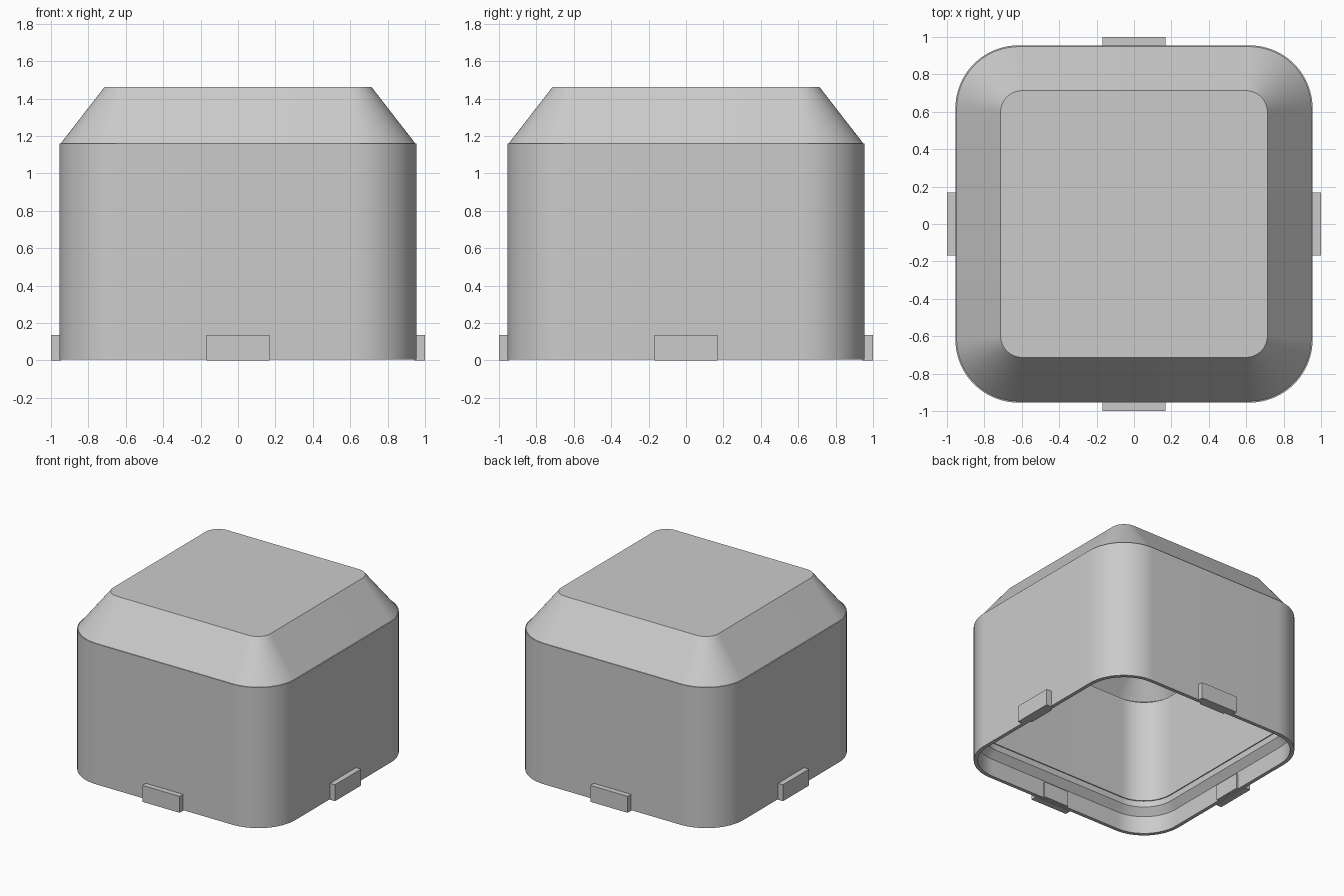
import bpy, bmesh, math
from mathutils import Matrix

cube = bpy.data.objects.get("Cube")
if cube:
    bpy.data.objects.remove(cube, do_unlink=True)

grey = bpy.data.materials.new("light_grey")
grey.use_nodes = True
colour = (0.6, 0.6, 0.6, 1)
grey.diffuse_color = colour
grey.node_tree.nodes["Principled BSDF"].inputs["Base Color"].default_value = colour

STEPS = 32  # segments per rounded corner


def finish(name, bm):
    bmesh.ops.recalc_face_normals(bm, faces=bm.faces)
    mesh = bpy.data.meshes.new(name)
    bm.to_mesh(mesh)
    bm.free()
    mesh.materials.append(grey)
    obj = bpy.data.objects.new(name, mesh)
    bpy.context.collection.objects.link(obj)
    return obj


def rounded_ring(bm, half, radius, z):
    """Ring of vertices round a square with rounded corners."""
    ring = []
    for corner in range(4):
        mid = math.pi / 4 + corner * math.pi / 2
        cx = math.copysign(half - radius, math.cos(mid))
        cy = math.copysign(half - radius, math.sin(mid))
        for i in range(STEPS + 1):
            a = (corner + i / STEPS) * math.pi / 2
            ring.append(bm.verts.new((cx + radius * math.cos(a), cy + radius * math.sin(a), z)))
    return ring


# Hollow shell: sections run from the inner ceiling down to the rim,
# then up the outside to the flat top (half width, corner radius, height)
sections = [
    (0.685, 0.10, 1.42),
    (0.905, 0.295, 1.135),
    (0.868, 0.258, 1.11),
    (0.868, 0.258, 0.255),
    (0.876, 0.266, 0.255),
    (0.876, 0.266, 0.205),
    (0.925, 0.31, 0.15),
    (0.925, 0.31, 0.005),
    (0.955, 0.338, 0.005),
    (0.955, 0.338, 1.16),
    (0.948, 0.331, 1.16),
    (0.713, 0.115, 1.463),
]
bm = bmesh.new()
rings = [rounded_ring(bm, *s) for s in sections]
for a, b in zip(rings, rings[1:]):
    n = len(a)
    for i in range(n):
        j = (i + 1) % n
        bm.faces.new((a[i], a[j], b[j], b[i]))
bm.faces.new(rings[0])
bm.faces.new(rings[-1])
shell = finish("hollow_cap_shell", bm)
bpy.ops.object.select_all(action="DESELECT")
shell.select_set(True)
bpy.context.view_layer.objects.active = shell
bpy.ops.object.shade_smooth_by_angle(angle=math.radians(25))


def side_block(name, quarter, x0, x1, width, z0, z1):
    """Box on the +x wall, turned to one of the four sides."""
    bm = bmesh.new()
    bmesh.ops.create_cube(bm, size=1)
    bmesh.ops.scale(bm, vec=(x1 - x0, width, z1 - z0), verts=bm.verts)
    bmesh.ops.translate(bm, vec=((x0 + x1) / 2, 0, (z0 + z1) / 2), verts=bm.verts)
    turn = Matrix.Rotation(quarter * math.pi / 2, 3, "Z")
    bmesh.ops.rotate(bm, cent=(0, 0, 0), matrix=turn, verts=bm.verts)
    finish(name, bm)


# Each side has an outer clip and a narrower tab inside the rim
for k, side in enumerate(("left", "back", "right", "front")):
    side_block(side + "_clip", k, 0.945, 1.0, 0.338, 0, 0.135)
    side_block(side + "_inner_tab", k, 0.91, 0.94, 0.23, 0.006, 0.135)
